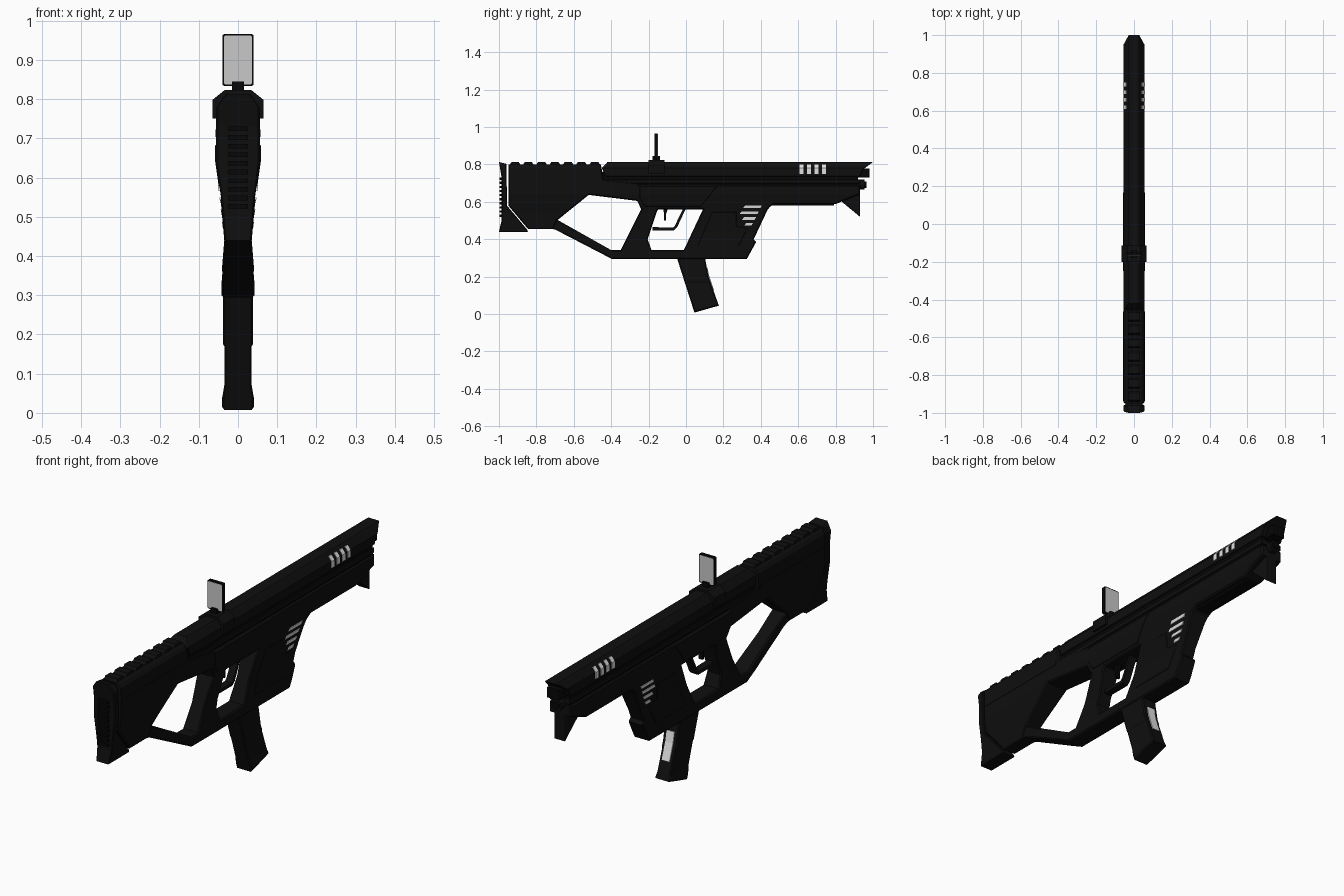
import bpy, bmesh, math
from mathutils import Vector

cube = bpy.data.objects.get("Cube")
if cube:
    bpy.data.objects.remove(cube, do_unlink=True)


def material(name, value):
    m = bpy.data.materials.new(name)
    m.use_nodes = True
    col = (value, value, value, 1)
    m.diffuse_color = col
    bsdf = next(n for n in m.node_tree.nodes if n.type == 'BSDF_PRINCIPLED')
    bsdf.inputs["Base Color"].default_value = col
    return m


BODY = material("dark grey body", 0.0045)
BLACK = material("black", 0.002)
GLASS = material("pale grey glass", 0.58)
LIGHT = material("light grey strips", 0.75)

# Half-width of the parts as (height, half-width) steps
FRAME = [(.28, .042), (.33, .042), (.44, .033), (.54, .042), (.64, .056), (.75, .056), (.78, .055), (.815, .03)]
SHROUD = [(.7, .055), (.78, .055), (.815, .028)]
MAGAZINE = [(0, .04), (.035, .041), (.07, .035), (.17, .035), (.175, .038), (.3, .038)]


def width(levels, z):
    if z <= levels[0][0]:
        return levels[0][1]
    for (z0, w0), (z1, w1) in zip(levels, levels[1:]):
        if z <= z1:
            return w0 + (w1 - w0) * (z - z0) / (z1 - z0)
    return levels[-1][1]


def finish(name, bm, mat):
    bmesh.ops.recalc_face_normals(bm, faces=bm.faces)
    me = bpy.data.meshes.new(name)
    bm.to_mesh(me)
    bm.free()
    me.materials.append(mat)
    ob = bpy.data.objects.new(name, me)
    bpy.context.collection.objects.link(ob)
    return ob


def prism(name, pts, mat=BODY, levels=FRAME, extra=0, bevel=.006):
    """Side outline (y, z) extruded across x, its half-width following the levels."""
    if not isinstance(levels, list):
        levels = [(0, levels), (1, levels)]
    bm = bmesh.new()
    face = bm.faces.new([bm.verts.new((-.05, y, z)) for y, z in pts])
    new = bmesh.ops.extrude_face_region(bm, geom=[face])["geom"]
    bmesh.ops.translate(bm, vec=(.1, 0, 0), verts=[v for v in new if isinstance(v, bmesh.types.BMVert)])
    bmesh.ops.recalc_face_normals(bm, faces=bm.faces)
    if bevel:
        rim = [e for e in bm.edges if abs(e.verts[0].co.x - e.verts[1].co.x) < .001]
        bmesh.ops.bevel(bm, geom=rim, offset=bevel, segments=1, profile=.5, affect='EDGES')
    for z, w in levels:
        bmesh.ops.bisect_plane(bm, geom=bm.verts[:] + bm.edges[:] + bm.faces[:],
                               plane_co=(0, 0, z), plane_no=(0, 0, 1), dist=.0001)
    for v in bm.verts:
        v.co.x *= (width(levels, v.co.z) + extra) / .05
    return finish(name, bm, mat)


def box(name, x, y0, y1, z0, z1, mat=BODY, bevel=0):
    return prism(name, [(y0, z0), (y1, z0), (y1, z1), (y0, z1)], mat, x, 0, bevel)


def tube(name, r, y0, y1, z, mat, sides=12):
    bm = bmesh.new()
    bmesh.ops.create_cone(bm, cap_ends=True, segments=sides, radius1=r, radius2=r, depth=y1 - y0)
    for v in bm.verts:
        v.co = Vector((v.co.x, v.co.z + (y0 + y1) / 2, z + v.co.y))
    return finish(name, bm, mat)


# Upper shroud with slanted nose, and the recessed seam under it
prism("upper_shroud", [(-.43, .735), (.93, .735), (.945, .772), (1, .813), (-.42, .813), (-.45, .78)],
      BODY, SHROUD, 0, .003)
box("seam_core", .049, -.9, .92, .66, .76, BLACK)
prism("side_rail", [(-.44, .72), (-.44, .697), (.93, .697), (.93, .72)], BODY, .054, 0, .003)

# Lower receiver and handguard
prism("lower_receiver", [(-.5, .69), (-.52, .637), (-.26, .605), (-.24, .56), (.1, .56),
                         (.43, .56), (.47, .588), (.8, .588), (.84, .605), (.93, .64), (.93, .69)])
prism("receiver_panel", [(-.25, .685), (-.25, .62), (-.22, .575), (.08, .575), (.17, .685)],
      BODY, FRAME, .002, .003)
box("handguard_rail", .03, .46, .79, .58, .6, BLACK, .003)

# Muzzle parts
box("muzzle_block", .034, .85, .98, .73, .778, BLACK, .006)
tube("barrel", .027, .8, .955, .692, BODY)
tube("barrel_tip", .017, .9, .965, .692, BLACK)
prism("front_spike", [(.78, .6), (.83, .603), (.93, .52), (.93, .67), (.8, .67)], BODY, .03)

# Stock and butt
prism("stock", [(-.95, .8), (-.455, .8), (-.44, .72), (-.25, .7), (-.25, .607), (-.52, .637),
                (-.69, .5), (-.71, .455), (-.845, .455), (-.95, .58)])
prism("cheek_rail", [(-.94, .725), (-.94, .7), (-.46, .7), (-.46, .725)], BODY, .057, 0, .003)
prism("butt", [(-1, .813), (-.96, .803), (-.957, .58), (-.85, .452), (-.845, .44), (-1, .44),
               (-.986, .5), (-.986, .73)], BODY, FRAME, 0, .004)
for i in range(10):
    z = .52 + i * .022
    box("butt_rib", .026, -.998, -.98, z, z + .012, BLACK)
for i in range(7):
    y = -.945 + i * .071
    prism("cheek_ridge", [(y, .795), (y + .062, .795), (y + .05, .813), (y + .012, .813)],
          BODY, .032, 0, 0)

# Lower frame: strut, bottom rail, rear grip and front block
prism("stock_strut", [(-.72, .455), (-.69, .505), (-.4, .342), (0, .342), (0, .294), (-.395, .294), (-.7, .452)])
prism("rear_grip", [(-.27, .62), (-.14, .57), (-.155, .55), (-.205, .4), (-.18, .33), (-.355, .33), (-.235, .57)])
prism("front_block", [(.1, .58), (-.015, .335), (-.045, .294), (.325, .294), (.375, .385), (.362, .4),
                      (.435, .555), (.46, .59)])
prism("front_block_panel", [(.14, .545), (.06, .36), (.28, .36), (.33, .46), (.27, .47), (.27, .545)],
      BODY, FRAME, .002, .002)

# Trigger and its guard
prism("trigger", [(-.12, .57), (-.095, .57), (-.108, .53), (-.107, .5), (-.117, .5)], BLACK, .01, 0, 0)
prism("trigger_guard", [(-.18, .465), (-.18, .448), (-.065, .448), (-.048, .463), (.002, .57), (-.012, .57),
                        (-.06, .472), (-.07, .462)], BODY, .018, 0, .002)

# Magazine with a pale window down its front
prism("magazine", [(-.055, .32), (.045, .008), (.176, .045), (.12, .2), (.098, .32)], BODY, MAGAZINE)
prism("magazine_window", [(.1, .25), (.114, .2), (.142, .125), (.151, .125), (.125, .2), (.114, .25)],
      LIGHT, .02, 0, 0)

# Pale vent strips on the shroud and the front block
for i in range(4):
    y = .608 + i * .04
    prism("shroud_vent", [(y, .75), (y + .02, .75), (y + .02, .8), (y, .8)], LIGHT, SHROUD, .003, 0)
for z, y0, y1 in [(.573, .305, .405), (.542, .287, .39), (.511, .3, .375), (.48, .312, .358)]:
    prism("block_vent", [(y0, z - .007), (y1 - .008, z - .007), (y1, z + .007), (y0 + .01, z + .007)],
          LIGHT, FRAME, .004, 0)

# Sight: saddle, stem, frame and glass
prism("sight_saddle", [(-.2, .75), (-.115, .75), (-.115, .823), (-.2, .823)], BODY,
      [(.75, .065), (.798, .065), (.823, .034)], 0, 0)
box("sight_stem", .015, -.18, -.14, .81, .845, BLACK)


def rounded_pane(name, hw, z0, z1, y0, y1, r, mat):
    bm = bmesh.new()
    bmesh.ops.create_cube(bm, size=1)
    for v in bm.verts:
        v.co = Vector((v.co.x * 2 * hw, (y0 + y1) / 2 + v.co.y * (y1 - y0), (z0 + z1) / 2 + v.co.z * (z1 - z0)))
    corners = [e for e in bm.edges if abs(e.verts[0].co.y - e.verts[1].co.y) > .0005]
    bmesh.ops.bevel(bm, geom=corners, offset=r, segments=2, profile=.5, affect='EDGES')
    return finish(name, bm, mat)


rounded_pane("sight_frame", .04, .833, .966, -.168, -.152, .006, BLACK)
rounded_pane("sight_glass", .0355, .8375, .9615, -.1695, -.1505, .003, GLASS)
